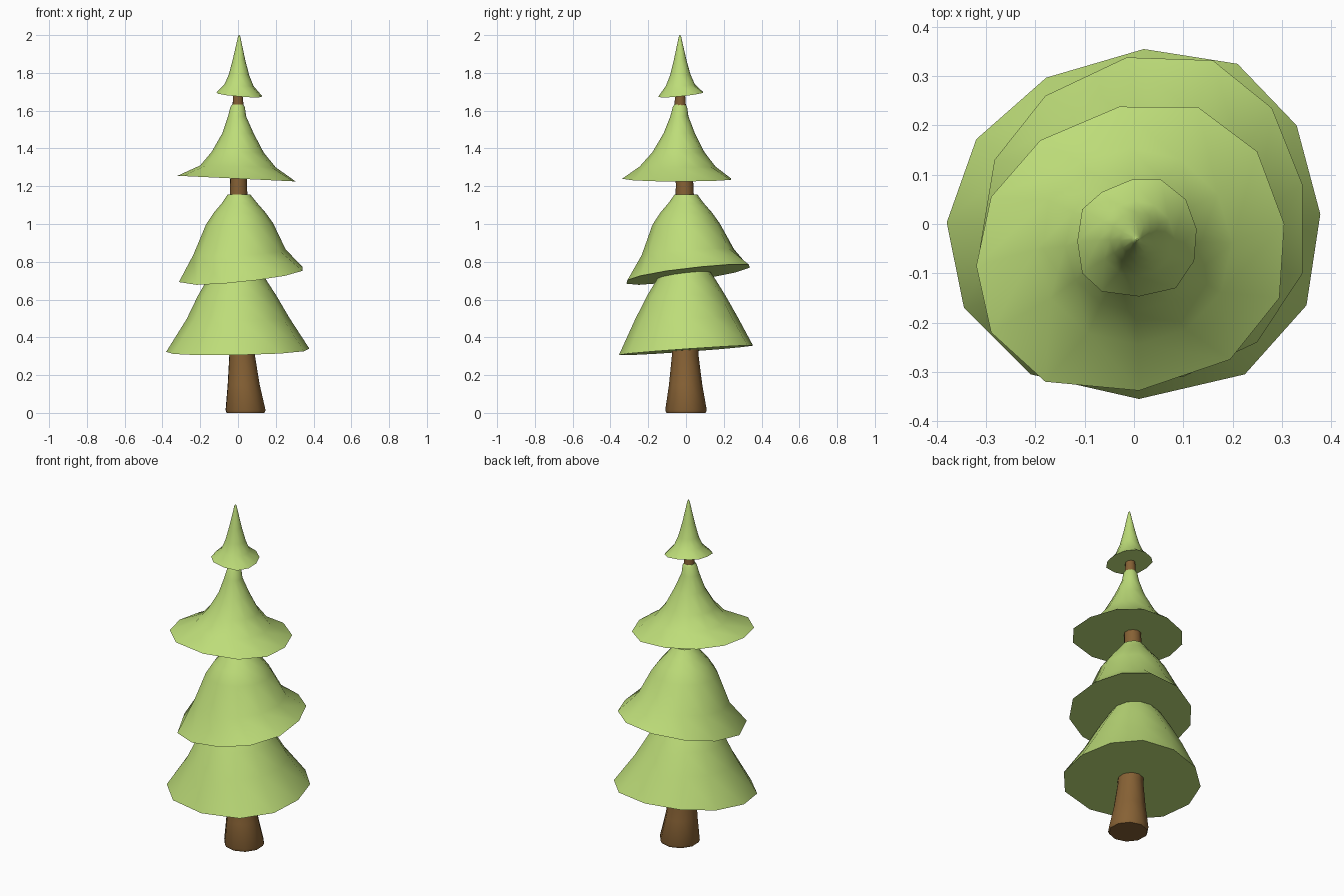
import bpy, bmesh, math


def material(name, colour):
    m = bpy.data.materials.new(name)
    m.diffuse_color = (*colour, 1)
    return m


green = material("foliage", (0.51, 0.72, 0.19))
brown = material("bark", (0.24, 0.12, 0.035))


def loft(name, rings, mat, angle):
    """Skin a stack of equal-length rings and cap both ends."""
    bm = bmesh.new()
    rows = [[bm.verts.new(p) for p in ring] for ring in rings]
    n = len(rows[0])
    for a, b in zip(rows, rows[1:]):
        for i in range(n):
            j = (i + 1) % n
            bm.faces.new((a[i], a[j], b[j], b[i]))
    bm.faces.new(rows[0])
    bm.faces.new(rows[-1])
    bmesh.ops.recalc_face_normals(bm, faces=bm.faces)
    mesh = bpy.data.meshes.new(name)
    bm.to_mesh(mesh)
    bm.free()
    ob = bpy.data.objects.new(name, mesh)
    bpy.context.collection.objects.link(ob)
    mesh.materials.append(mat)
    bpy.ops.object.select_all(action='DESELECT')
    ob.select_set(True)
    bpy.context.view_layer.objects.active = ob
    bpy.ops.object.shade_smooth_by_angle(angle=math.radians(angle))
    return ob


def circle(cx, cy, z, r, n=12, start=92):
    out = []
    for i in range(n):
        a = math.radians(start - 360 * i / n)
        out.append((cx + r * math.cos(a), cy + r * math.sin(a), z))
    return out


def tier(name, rim, plane, profile):
    """Uneven tilted rim, then rings (cx, cy, z, r) that settle to level circles."""
    z0, sx, sy = plane
    rings = [[(x, y, z0 + sx * x + sy * y) for x, y in rim]]
    k = 0.55
    for cx, cy, z, r in profile:
        rings.append([(x, y, h + k * (sx * (x - cx) + sy * (y - cy)))
                      for x, y, h in circle(cx, cy, z, r)])
        k *= 0.4
    loft(name, rings, green, 50)


# Trunk: flared foot leaning slightly, tapering into the top tier
trunk = [(0.04, 0, 0, 0.104), (0.04, 0, 0.015, 0.11), (0.03, -0.002, 0.15, 0.088),
         (0.022, -0.004, 0.3, 0.071), (0.005, -0.006, 0.7, 0.06),
         (0.003, -0.007, 1.2, 0.047), (0, -0.03, 1.6, 0.031), (0, -0.033, 1.75, 0.024)]
loft("trunk", [circle(*t, n=10) for t in trunk], brown, 50)

# Foliage tiers, bottom to top
tier("lower_foliage",
     [(0.02, 0.355), (0.21, 0.325), (0.33, 0.2), (0.378, 0.02), (0.35, -0.165),
      (0.225, -0.305), (0.01, -0.355), (-0.21, -0.305), (-0.345, -0.17),
      (-0.38, 0.003), (-0.32, 0.172), (-0.178, 0.297)],
     (0.331, 0.02, 0.07),
     [(0, 0, 0.5, 0.272), (-0.005, 0, 0.62, 0.208), (-0.008, 0, 0.72, 0.147),
      (0, 0, 0.8, 0.09)])

tier("middle_foliage",
     [(-0.015, 0.338), (0.16, 0.332), (0.28, 0.235), (0.342, 0.08), (0.342, -0.1),
      (0.25, -0.24), (0.1, -0.31), (-0.08, -0.316), (-0.22, -0.25),
      (-0.313, -0.05), (-0.283, 0.13), (-0.18, 0.26)],
     (0.73, 0.1, 0.12),
     [(0.008, 0.01, 0.85, 0.245), (0.008, 0, 1.0, 0.178), (0.008, 0, 1.06, 0.137),
      (0.008, 0, 1.11, 0.094), (0.006, 0, 1.145, 0.068), (0.006, 0, 1.157, 0.06)])

tier("upper_foliage",
     [(-0.03, 0.238), (0.13, 0.237), (0.25, 0.147), (0.305, 0), (0.295, -0.15),
      (0.195, -0.275), (0.01, -0.338), (-0.18, -0.32), (-0.29, -0.22),
      (-0.32, -0.085), (-0.29, 0.055), (-0.19, 0.17)],
     (1.24, -0.048, 0),
     [(0, -0.045, 1.305, 0.2), (-0.002, -0.04, 1.38, 0.138),
      (0, -0.036, 1.48, 0.083), (-0.005, -0.035, 1.57, 0.048),
      (-0.002, -0.032, 1.62, 0.038), (-0.002, -0.032, 1.632, 0.03)])

tier("top_foliage",
     [(-0.005, 0.09), (0.055, 0.09), (0.105, 0.05), (0.127, -0.01), (0.122, -0.075),
      (0.085, -0.13), (0.01, -0.147), (-0.065, -0.137), (-0.105, -0.1),
      (-0.115, -0.035), (-0.105, 0.03), (-0.065, 0.065)],
     (1.69, -0.09, 0.1),
     [(0.005, -0.03, 1.735, 0.077), (0.005, -0.03, 1.79, 0.054),
      (0.005, -0.031, 1.87, 0.033), (0.006, -0.032, 1.97, 0.011),
      (0.006, -0.032, 1.993, 0.006), (0.006, -0.032, 2.0, 0.002)])
